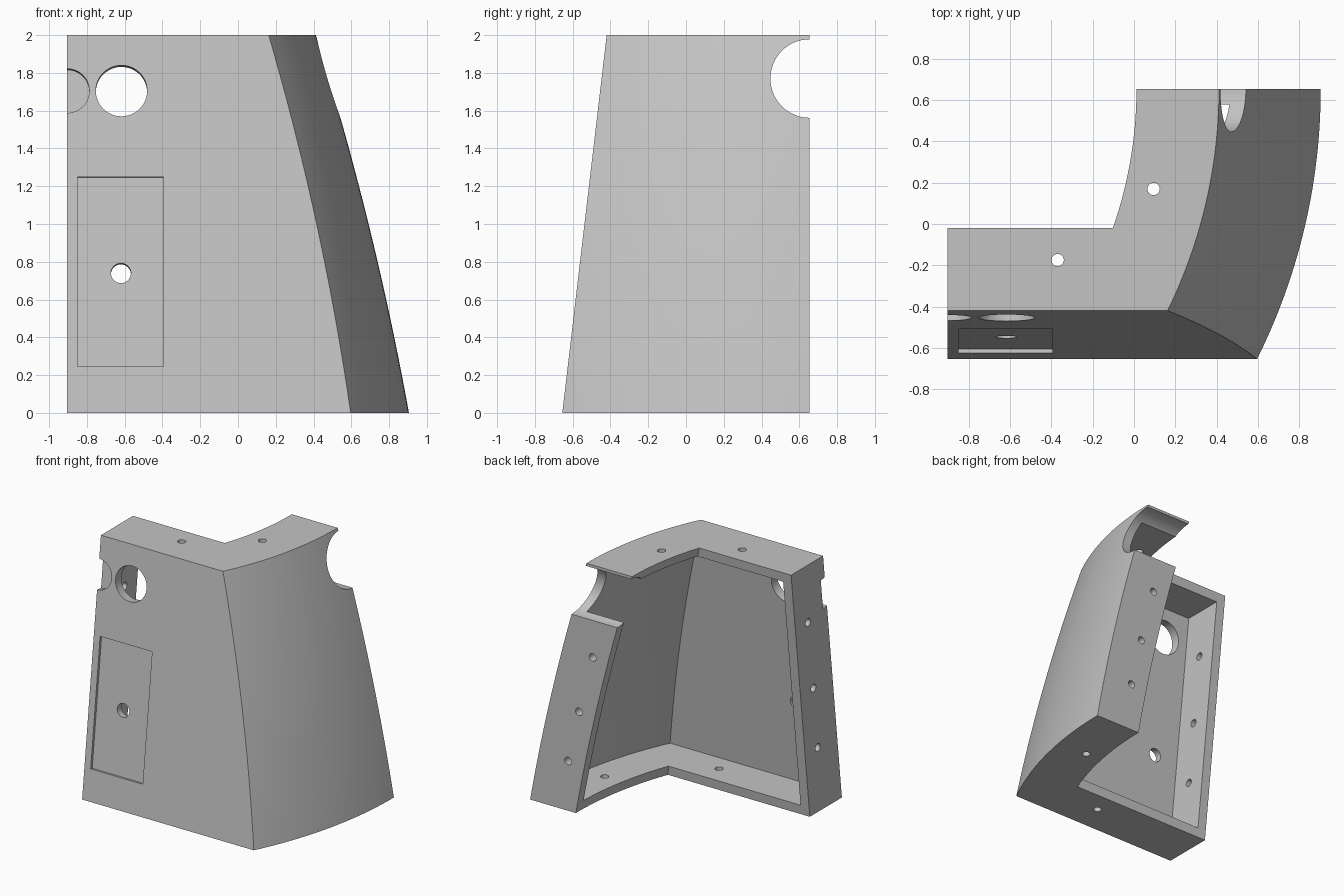
import bpy, bmesh, math
from mathutils import Vector, Matrix

if "Cube" in bpy.data.objects:
    bpy.data.objects.remove(bpy.data.objects["Cube"])

AXIS_X, BACK, LEFT, H = -2.03, 0.655, -0.905, 2.0   # curved side turns about a vertical axis
SLOPE, WALL, BAND = 0.1175, 0.075, 0.4
NORMAL = Vector((0, -1, SLOPE)).normalized()         # outward normal of the front wall

grey = bpy.data.materials.new("light_grey")
grey.diffuse_color = (0.55, 0.55, 0.55, 1)
grey.use_nodes = True
grey.node_tree.nodes["Principled BSDF"].inputs["Base Color"].default_value = grey.diffuse_color


def front_y(z):
    return -0.655 + SLOPE * z


def row(z, d, x0, y1, n=28):
    """Line along the wall at height z, moved inward by d."""
    r = 2.935 - 0.2465 * z + 0.033 * z * (H - z) - d
    y0 = front_y(z) + d
    a0, a1 = math.asin((y0 - BACK) / r), math.asin((y1 - BACK) / r)
    pts = [Vector((x0, y0, z))]
    for i in range(n + 1):
        a = a0 + (a1 - a0) * i / n
        pts.append(Vector((AXIS_X + r * math.cos(a), BACK + r * math.sin(a), z)))
    return pts


def add_object(name, bm):
    bmesh.ops.recalc_face_normals(bm, faces=bm.faces)
    me = bpy.data.meshes.new(name)
    bm.to_mesh(me)
    bm.free()
    me.materials.append(grey)
    ob = bpy.data.objects.new(name, me)
    bpy.context.collection.objects.link(ob)
    return ob


def band(name, d0, d1, x0, y1, z0, z1, levels=20):
    """Closed L-shaped solid between two inward offsets."""
    bm = bmesh.new()
    g = []
    for k in range(levels + 1):
        z = z0 + (z1 - z0) * k / levels
        g.append([[bm.verts.new(p) for p in row(z, d, x0, y1)] for d in (d0, d1)])
    n = len(g[0][0])
    for k in range(levels):
        a, b = g[k], g[k + 1]
        for s in (0, 1):
            for i in range(n - 1):
                bm.faces.new((a[s][i], a[s][i + 1], b[s][i + 1], b[s][i]))
        for i in (0, n - 1):
            bm.faces.new((a[0][i], a[1][i], b[1][i], b[0][i]))
    for lv in (g[0], g[-1]):
        for i in range(n - 1):
            bm.faces.new((lv[0][i], lv[0][i + 1], lv[1][i + 1], lv[1][i]))
    return add_object(name, bm)


def place(centre, axis):
    return Matrix.Translation(centre) @ Vector(axis).to_track_quat('Z', 'Y').to_matrix().to_4x4()


def rod(centre, axis, r, length, seg=24):
    bm = bmesh.new()
    bmesh.ops.create_cone(bm, cap_ends=True, segments=seg, radius1=r, radius2=r,
                          depth=length, matrix=place(centre, axis))
    return add_object("hole_cutter", bm)


def on_front(x, z):
    return Vector((x, front_y(z), z))


shell = band("corner_shell", 0, BAND, LEFT, BACK, 0, H)

# Hollow behind the walls, leaving a flange all around
cutters = [band("hollow_cutter", WALL, 0.6, LEFT + WALL, BACK - WALL, WALL, H - WALL)]

# Front panel recess
bm = bmesh.new()
bmesh.ops.create_cube(bm, size=1, matrix=place(on_front(-0.623, 0.747), NORMAL)
                      @ Matrix.Diagonal((0.455, 1.01, 0.04, 1)))
cutters.append(add_object("panel_cutter", bm))

# Front openings: large hole, panel hole, shallow half round at the left edge
cutters += [rod(on_front(-0.617, 1.705), NORMAL, 0.136, 0.4, 48),
            rod(on_front(-0.62, 0.742), NORMAL, 0.053, 0.4, 32),
            rod(on_front(LEFT, 1.705), NORMAL, 0.118, 0.1, 48)]

# Round notch through the back end
cutters.append(rod((0.4, BACK, 1.77), (1, 0, 0), 0.208, 1.4, 64))

# Bolt holes in the four flanges
for x, y in ((0.095, 0.17), (-0.37, -0.175)):
    cutters.append(rod((x, y, H), (0, 0, 1), 0.03, 0.3))
for x, y in ((0.60, 0.16), (0.005, -0.42)):
    cutters.append(rod((x, y, 0), (0, 0, 1), 0.03, 0.3))
for y, z in ((-0.232, 1.545), (-0.30, 1.0), (-0.354, 0.51)):
    cutters.append(rod((LEFT, y, z), (1, 0, 0), 0.03, 0.3))
for x, z in ((0.358, 1.27), (0.478, 0.807), (0.573, 0.393)):
    cutters.append(rod((x, BACK, z), (0, 1, 0), 0.03, 0.3))

# Apply the cuts and shade
bpy.context.view_layer.objects.active = shell
shell.select_set(True)
for c in cutters:
    c.hide_render = True
    m = shell.modifiers.new("cut", 'BOOLEAN')
    m.operation, m.solver, m.object = 'DIFFERENCE', 'EXACT', c
    bpy.ops.object.modifier_apply(modifier=m.name)
    bpy.data.objects.remove(c)
bpy.ops.object.shade_smooth_by_angle(angle=math.radians(25))
